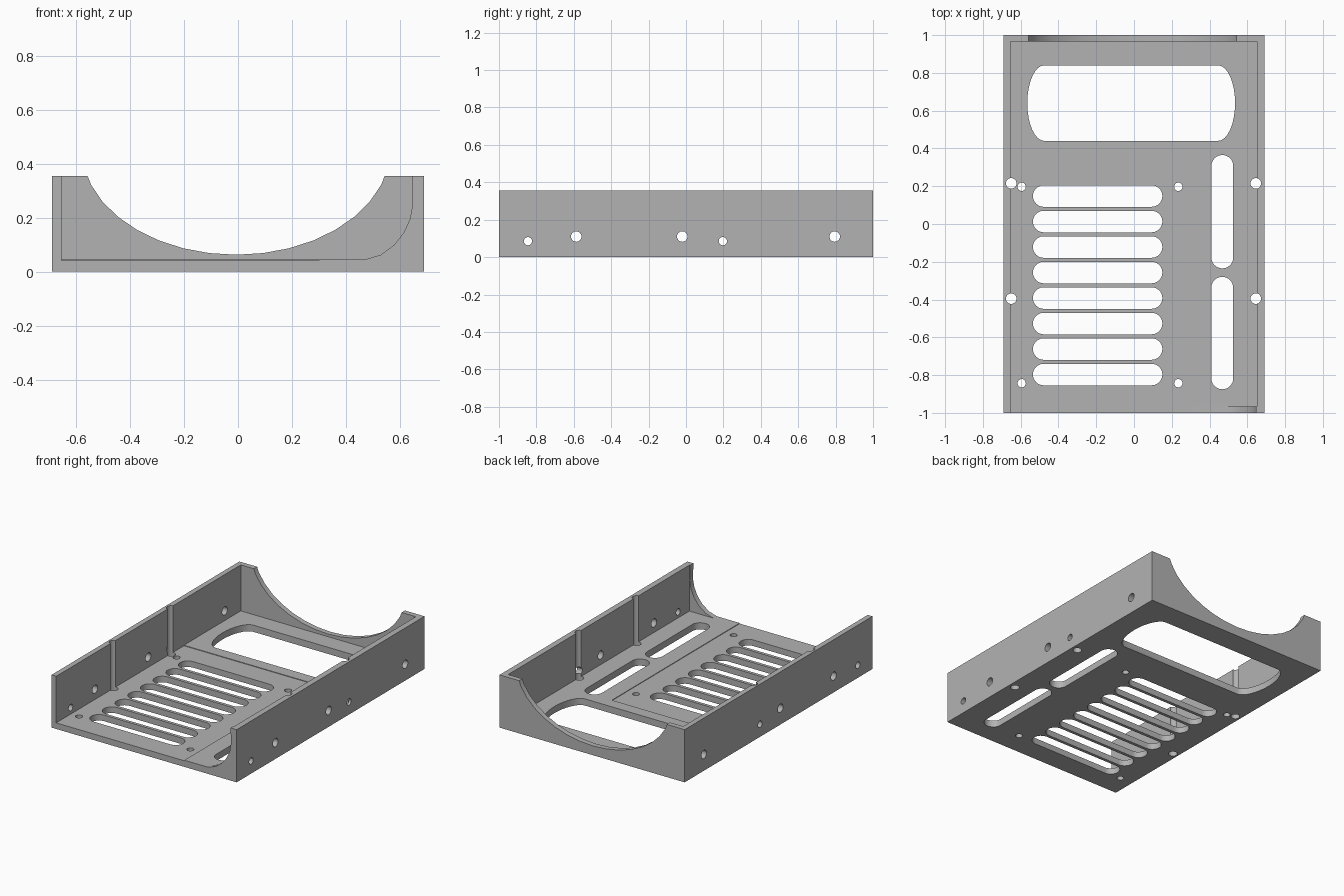
import bpy, bmesh
from math import pi, cos, sin, sqrt

if "Cube" in bpy.data.objects:
    bpy.data.objects.remove(bpy.data.objects["Cube"])

HALF_W, HALF_L, HEIGHT, FLOOR = 0.69, 1.0, 0.355, 0.045
INNER_R, INNER_L, INNER_END = -0.655, 0.65, 0.965

grey = bpy.data.materials.new("plain grey")
grey.use_nodes = True
colour = (0.45, 0.45, 0.45, 1)
grey.diffuse_color = colour
grey.node_tree.nodes["Principled BSDF"].inputs["Base Color"].default_value = colour


def prism(name, outline, axis, lo, hi):
    """Extrude a 2D outline along an axis from lo to hi."""
    place = {"x": lambda p, h: (h, p[0], p[1]),
             "y": lambda p, h: (p[0], h, p[1]),
             "z": lambda p, h: (p[0], p[1], h)}[axis]
    bm = bmesh.new()
    base = [bm.verts.new(place(p, lo)) for p in outline]
    top = [bm.verts.new(place(p, hi)) for p in outline]
    bm.faces.new(base)
    bm.faces.new(top)
    n = len(base)
    for i in range(n):
        j = (i + 1) % n
        bm.faces.new((base[i], base[j], top[j], top[i]))
    bmesh.ops.recalc_face_normals(bm, faces=bm.faces)
    mesh = bpy.data.meshes.new(name)
    bm.to_mesh(mesh)
    bm.free()
    mesh.materials.append(grey)
    obj = bpy.data.objects.new(name, mesh)
    bpy.context.collection.objects.link(obj)
    return obj


def rect(x0, x1, y0, y1):
    return [(x0, y0), (x1, y0), (x1, y1), (x0, y1)]


def ellipse(x, y, a, b, n=24):
    return [(x + a * cos(2 * pi * i / n), y + b * sin(2 * pi * i / n)) for i in range(n)]


def capsule(x0, x1, y0, y1, bulge, n=16):
    """Horizontal slot whose two ends are half ellipses of depth bulge."""
    cy, h = (y0 + y1) / 2, (y1 - y0) / 2
    turn = [-pi / 2 + pi * i / n for i in range(n + 1)]
    right = [(x1 - bulge + bulge * cos(t), cy + h * sin(t)) for t in turn]
    left = [(x0 + bulge - bulge * cos(t), cy - h * sin(t)) for t in turn]
    return right + left


def cut(outline, axis, lo, hi):
    """Subtract a prism from the tray."""
    cutter = prism("cutter", outline, axis, lo, hi)
    cutter.hide_render = True
    mod = tray.modifiers.new("cut", "BOOLEAN")
    mod.operation, mod.solver, mod.object = "DIFFERENCE", "EXACT", cutter
    graph = bpy.context.evaluated_depsgraph_get()
    result = bpy.data.meshes.new_from_object(tray.evaluated_get(graph))
    tray.modifiers.clear()
    tray.data = result
    bpy.data.objects.remove(cutter)


# Solid block hollowed into a tray
tray = prism("tray", rect(-HALF_W, HALF_W, -HALF_L, HALF_L), "z", 0, HEIGHT)
cut(rect(INNER_R, INNER_L, -INNER_END, INNER_END), "z", FLOOR, 0.5)

# Open front, leaving a curved gusset in one corner
gusset = [(0.47, FLOOR), (0.53, 0.063), (0.58, 0.1), (0.615, 0.145),
          (0.638, 0.195), (0.648, 0.25), (0.645, 0.355), (0.645, 0.5)]
cut([(INNER_R, FLOOR)] + gusset + [(INNER_R, 0.5)], "y", -1.1, -0.95)

# Elliptical scoop in the back wall
cut(ellipse(-0.007, 0.458, 0.573, 0.395, 36), "y", 0.95, 1.1)

# Shallow floor recess
cut(rect(INNER_R, 0.3, -1.1, 0.36), "z", FLOOR - 0.004, 0.06)

# Large window with bowed ends
cut(capsule(-0.565, 0.535, 0.44, 0.84, 0.09), "z", -0.1, 0.06)

# Row of cooling slots
for i in range(8):
    y = 0.148 - 0.135 * i
    cut(capsule(-0.535, 0.15, y - 0.057, y + 0.057, 0.057), "z", -0.1, 0.06)

# Two lengthwise slots
for y0, y1 in ((-0.235, 0.365), (-0.875, -0.28)):
    slot = [(y, x) for x, y in capsule(y0, y1, 0.41, 0.525, 0.057)]
    cut(slot, "z", -0.1, 0.06)

# Small floor holes
for x in (-0.595, 0.235):
    for y in (0.197, -0.843):
        cut(ellipse(x, y, 0.022, 0.022), "z", -0.1, 0.06)

# Vertical bores that leave grooves in the side walls
for x in (-0.65, 0.645):
    for y in (0.215, -0.395):
        cut(ellipse(x, y, 0.028, 0.028), "z", -0.1, 0.5)

# Cross holes through both side walls
for y, z, r in ((-0.845, 0.085, 0.022), (-0.587, 0.11, 0.028), (-0.02, 0.11, 0.028),
                (0.197, 0.085, 0.022), (0.795, 0.11, 0.028)):
    cut(ellipse(y, z, r, r), "x", -0.8, 0.8)

# Smooth the curved cuts, keep edges sharp
bpy.ops.object.select_all(action="DESELECT")
tray.select_set(True)
bpy.context.view_layer.objects.active = tray
bpy.ops.object.shade_smooth_by_angle(angle=0.5)
